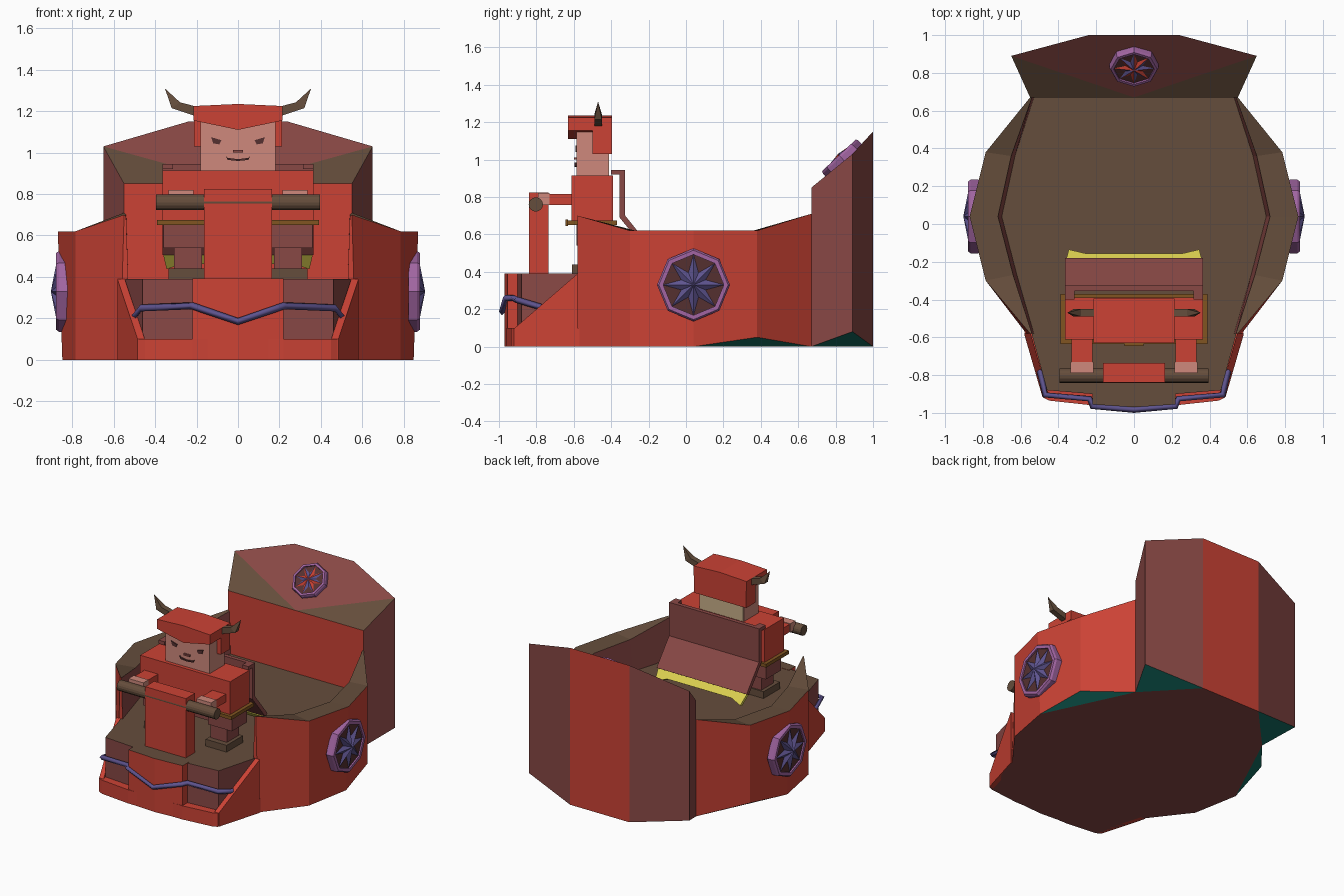
import bpy, bmesh, math
from mathutils import Matrix, Vector

if "Cube" in bpy.data.objects:
    bpy.data.objects.remove(bpy.data.objects["Cube"])

COL = dict(red=(.6, .055, .035), maroon=(.25, .065, .06), brown=(.13, .075, .045), skin=(.62, .25, .2),
           purple=(.36, .13, .36), blue=(.115, .09, .28), green=(.006, .14, .11), yellow=(.72, .64, .08),
           belt=(.22, .09, .015), dark=(.09, .03, .03), tan=(.58, .43, .25))
MATS = {}
for k, c in COL.items():
    MATS[k] = bpy.data.materials.new(k)
    MATS[k].diffuse_color = (*c, 1)


def mesh(name, verts, groups, matrix=None):
    """groups: {material: [face index tuples]}"""
    bm = bmesh.new()
    vs = [bm.verts.new(v) for v in verts]
    me = bpy.data.meshes.new(name)
    for i, (mat, faces) in enumerate(groups.items()):
        me.materials.append(MATS[mat])
        for f in faces:
            bm.faces.new([vs[j] for j in f]).material_index = i
    bmesh.ops.recalc_face_normals(bm, faces=bm.faces)
    bm.to_mesh(me)
    bm.free()
    ob = bpy.data.objects.new(name, me)
    bpy.context.collection.objects.link(ob)
    if matrix:
        ob.matrix_world = matrix
    return ob


def prism(name, pts, off, side, cap0=None, cap1=None):
    n = len(pts)
    verts = [Vector(p) for p in pts] + [Vector(p) + Vector(off) for p in pts]
    g = {side: [(i, (i + 1) % n, (i + 1) % n + n, i + n) for i in range(n)]}
    g.setdefault(cap0 or side, []).append(tuple(range(n)))
    g.setdefault(cap1 or side, []).append(tuple(range(n, 2 * n)))
    return mesh(name, verts, g)


def box(name, x0, x1, y0, y1, z0, z1, mat):
    return prism(name, [(x0, y0, z0), (x1, y0, z0), (x1, y1, z0), (x0, y1, z0)], (0, 0, z1 - z0), mat)


def pair(name, x0, x1, *rest):
    box(name + "_right", x0, x1, *rest)
    box(name + "_left", -x1, -x0, *rest)


def sym(half):
    """mirror a half outline across x = 0"""
    return half + [(-p[0], *p[1:]) for p in reversed(half) if p[0] != 0]


# Round hull: outer wall, sloped rim, inner wall, deck and bottom
top = sym([(.55, -.58, .70), (.785, -.3, .62), (.87, .04, .62), (.785, .38, .62), (.55, .67, .71)])
low = sym([(.57, -.58, 0), (.785, -.3, 0), (.848, .04, 0), (.785, .38, .05), (.55, .67, 0)])
rim = sym([(.54, -.58, .69), (.64, -.27, .62), (.72, .04, .615), (.65, .36, .62), (.54, .67, .70)])
deck = sym([(.53, -.58, .39), (.62, -.27, .39), (.70, .04, .39), (.63, .36, .39), (.53, .67, .39)])
walls = [i for i in range(9) if i != 4]
strip = lambda a, b: [(a + i, a + i + 1, b + i + 1, b + i) for i in walls]
mesh("hull", top + low + rim + deck, {
    "red": strip(0, 10) + [(0, 10, 30, 20), (9, 19, 39, 29), (4, 14, 34, 24), (5, 15, 35, 25)],
    "brown": strip(0, 20) + [tuple(range(30, 40))],
    "maroon": strip(20, 30) + [(10, 11, 12, 14, 15, 17, 18, 19)],
    "green": [(12, 13, 14), (15, 16, 17)]})

# Tall stern block with a sloping faceted top
plan = [(-.55, .67, 0, .85), (.55, .67, 0, .85), (.65, .89, .08, 1.03), (.24, 1, 0, 1.15),
        (-.24, 1, 0, 1.15), (-.65, .89, .08, 1.03)]
verts = [(x, y, a) for x, y, a, b in plan] + [(x, y, b) for x, y, a, b in plan] + [(0, .67, .85)]
mesh("stern_block", verts, {
    "red": [(0, 1, 7, 12, 6), (3, 4, 10, 9)],
    "maroon": [(1, 2, 8, 7), (2, 3, 9, 8), (4, 5, 11, 10), (5, 0, 6, 11), (12, 8, 9, 10, 11), (0, 1, 3, 4)],
    "brown": [(12, 7, 8), (12, 11, 6)],
    "green": [(1, 2, 3), (0, 4, 5)]})

# Bow: recessed core, base ledge, centre plate, sloping side fins
prism("bow_core", sym([(.545, -.57, .02), (.46, -.88, .02), (.22, -.9, .02)]), (0, 0, .37), "maroon", "maroon", "brown")
prism("bow_base", sym([(.58, -.57, 0), (.48, -.92, 0), (.45, -.935, 0), (.22, -.96, 0)]), (0, 0, .1), "red", "maroon")
prism("bow_plate", sym([(.22, -.88, 0), (.22, -.955, 0), (0, -.97, 0)]), (0, 0, .392), "red", "maroon", "brown")
for s, n in ((1, "right"), (-1, "left")):
    prism("bow_fin_" + n, [(s * .582, -.58, 0), (s * .582, -.58, .39), (s * .485, -.915, .1), (s * .485, -.915, 0)],
          (-s * .035, 0, 0), "red")

# Blue rope draped around the bow
cu = bpy.data.curves.new("bow_rope", "CURVE")
cu.dimensions = "3D"
cu.bevel_depth, cu.bevel_resolution, cu.use_fill_caps = .017, 0, True
path = [(.5, -.77, .21), (.47, -.905, .25), (.235, -.925, .26), (.22, -.965, .26), (0, -.983, .185)]
path = path + [(-x, y, z) for x, y, z in reversed(path[:-1])]
sp = cu.splines.new("POLY")
sp.points.add(len(path) - 1)
for p, c in zip(sp.points, path):
    p.co = (*c, 1)
cu.materials.append(MATS["blue"])
bpy.context.collection.objects.link(bpy.data.objects.new("bow_rope", cu))


# Octagonal medallions with eight-pointed stars
def medallion(name, m, r, tint):
    circ = lambda rad, z, n=8, o=0: [(rad * math.cos((i + o) * math.tau / n), rad * math.sin((i + o) * math.tau / n), z)
                                     for i in range(n)]
    quad = lambda a, b: [(a + i, a + (i + 1) % 8, b + (i + 1) % 8, b + i) for i in range(8)]
    mesh(name + "_ring", circ(r, -.03) + circ(r, .012) + circ(r * .95, .025) + circ(r * .83, .025) + circ(r * .83, .014),
         {"purple": quad(0, 8) + quad(8, 16) + quad(16, 24) + quad(24, 32),
          "dark": [tuple(range(32, 40)), tuple(range(8))]}, m)
    star = [(math.cos(i * math.tau / 16) * k, math.sin(i * math.tau / 16) * k, z)
            for i in range(16) for k, z in [(r * .84, .018) if i % 2 == 0 else (r * .36, .016)]]
    tris = [(i, (i + 1) % 16, 16) for i in range(16)]
    g = {"blue": [t for t in tris if t[0] % 4 < 2 or tint == "blue"] + [tuple(range(16))]}
    if tint != "blue":
        g[tint] = [t for t in tris if t[0] % 4 >= 2]
    mesh(name + "_star", star + [(0, 0, r * .26)], g, m)


for s, n in ((1, "right"), (-1, "left")):
    medallion("medallion_" + n, Matrix.Translation((s * .853, .04, .33)) @ Matrix.Rotation(s * math.pi / 2, 4, "Y"), .195, "blue")
medallion("medallion_stern", Matrix.Translation((0, .835, 1.005)) @ Matrix.Rotation(math.radians(43), 4, "X"), .13, "red")

# Steering column and handlebar
box("steering_column", -.165, .165, -.84, -.735, .38, .825, "red")
bpy.ops.mesh.primitive_cylinder_add(vertices=16, radius=.038, depth=.79, location=(0, -.803, .76), rotation=(0, math.pi / 2, 0))
bar = bpy.context.object
bar.name = "handlebar"
bar.data.materials.append(MATS["brown"])

# Rider: legs, torso, arms
pair("foot", .165, .335, -.61, -.42, .39, .44, "brown")
pair("lower_leg", .175, .31, -.57, -.43, .44, .545, "maroon")
pair("thigh", .165, .36, -.585, -.41, .54, .66, "maroon")
box("hips", -.17, .17, -.57, -.42, .56, .66, "maroon")
box("torso", -.365, .365, -.612, -.39, .66, .915, "red")
box("belt", -.39, .39, -.635, -.37, .65, .675, "belt")
box("belt_buckle", -.05, .05, -.645, -.63, .645, .68, "belt")
pair("arm", .22, .33, -.74, -.6, .757, .815, "red")
pair("hand", .215, .335, -.79, -.73, .757, .82, "skin")

# Head with face features and hood
box("head", -.18, .18, -.585, -.415, .91, 1.15, "skin")
box("nape", -.175, .175, -.42, -.411, .915, 1.1, "tan")
for s, n in ((1, "right"), (-1, "left")):
    prism("eye_" + n, [(s * .08, -.592, 1.06), (s * .13, -.592, 1.075), (s * .12, -.592, 1.045), (s * .09, -.592, 1.04)],
          (0, .012, 0), "dark")
    prism("mouth_" + n, [(0, -.595, .96), (s * .05, -.595, .965), (s * .06, -.595, .985), (s * .05, -.595, .975),
                         (0, -.595, .968)], (0, .015, 0), "dark")
box("nose", -.025, .025, -.598, -.58, 1.0, 1.012, "maroon")
prism("hood_brim", [(-.215, -.63, 1.225), (0, -.63, 1.235), (.215, -.63, 1.225), (.215, -.63, 1.155), (0, -.63, 1.11),
                    (-.215, -.63, 1.155)], (0, .235, 0), "red")
box("hood_back", -.21, .21, -.415, -.395, 1.03, 1.2, "red")
pair("hood_side", .18, .212, -.5, -.395, 1.03, 1.2, "red")

# Horns
for s, n in ((1, "right"), (-1, "left")):
    sec = [(.2, 1.175), (.2, 1.222), (.28, 1.243), (.32, 1.215)]
    hv = [(s * x, y, z) for y in (-.49, -.45) for x, z in sec] + [(s * .353, -.47, 1.31)]
    mesh("horn_" + n, hv, {"brown": [(0, 1, 5, 4), (0, 1, 2, 3), (4, 5, 6, 7), (1, 2, 6, 5), (0, 3, 7, 4),
                                     (2, 3, 8), (6, 7, 8), (2, 6, 8), (3, 7, 8)]})

# Cape: straps, bent sheet and yellow hem
pair("cape_strap", .315, .365, -.4, -.33, .92, .945, "maroon")
prism("cape", [(-.365, y, z) for y, z in ((-.355, .945), (-.325, .945), (-.325, .7), (-.18, .52), (-.205, .505), (-.355, .69))],
      (.73, 0, 0), "maroon")
prism("cape_hem", [(-.36, -.19, .515), (.36, -.19, .515), (.345, -.135, .45), (.26, -.155, .475), (-.26, -.155, .475),
                   (-.345, -.135, .45)], (0, -.02, -.012), "yellow")

for m in bpy.data.materials:
    if m.users and not m.is_grease_pencil:
        m.use_nodes = True
        m.node_tree.nodes["Principled BSDF"].inputs["Base Color"].default_value = m.diffuse_color
